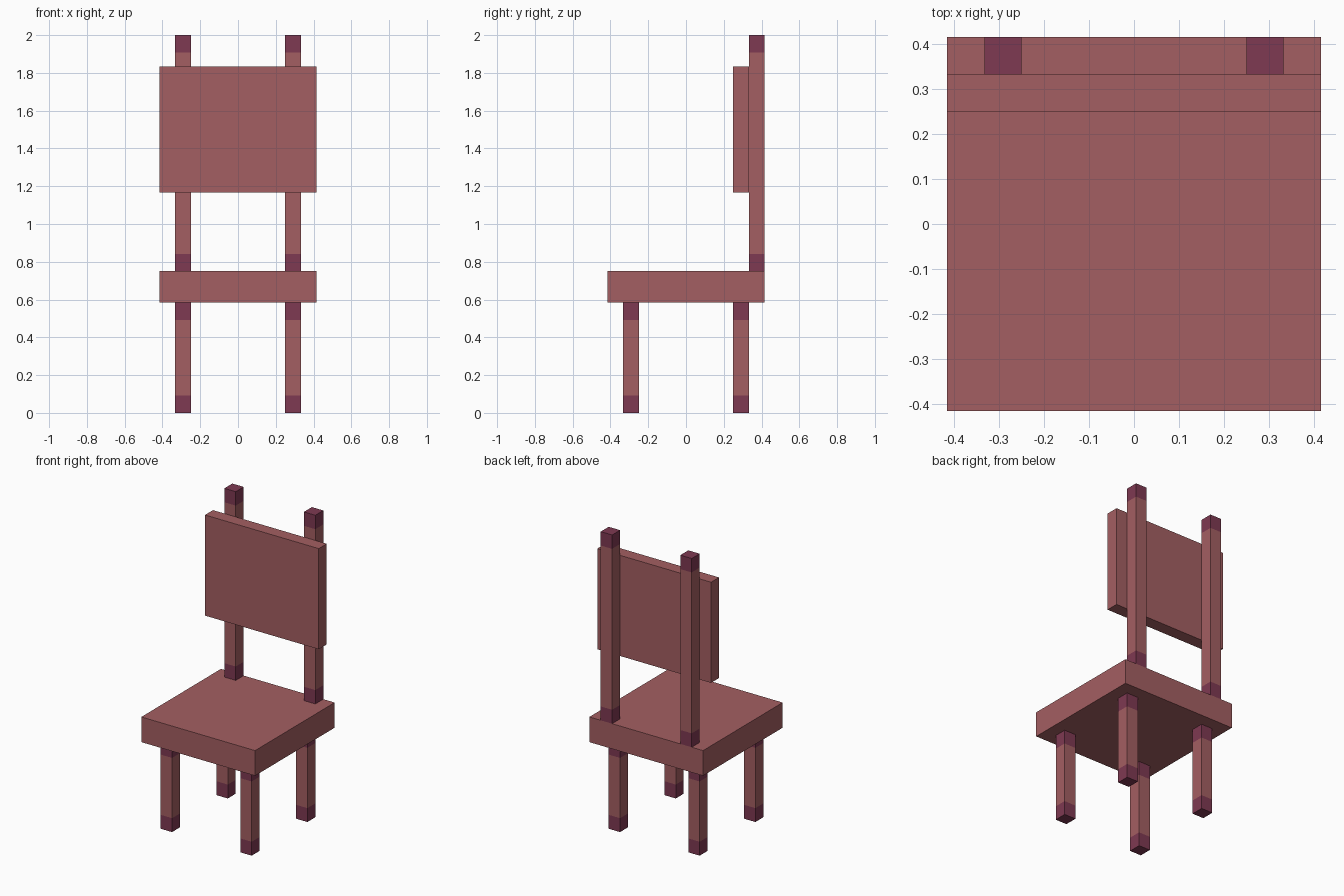
import bpy
import bmesh
from mathutils import Vector

cube = bpy.data.objects.get("Cube")
if cube:
    bpy.data.objects.remove(cube, do_unlink=True)

U = 1 / 12      # width of a leg or post
BAND = 0.092    # height of the dark end bands


def make_material(name, rgb):
    mat = bpy.data.materials.new(name)
    mat.use_nodes = True
    color = (*rgb, 1.0)
    mat.diffuse_color = color
    mat.node_tree.nodes["Principled BSDF"].inputs["Base Color"].default_value = color
    return mat


red_wood = make_material("dusty red wood", (0.371, 0.114, 0.122))
plum_band = make_material("dark plum band", (0.209, 0.041, 0.084))


def box(name, low, high, banded=False):
    """Box between two corners, optionally with dark bands at both ends."""
    low, high = Vector(low), Vector(high)
    bm = bmesh.new()
    bmesh.ops.create_cube(bm, size=1)
    bmesh.ops.scale(bm, vec=high - low, verts=bm.verts)
    bmesh.ops.translate(bm, vec=(low + high) / 2, verts=bm.verts)
    if banded:
        cuts = (low.z + BAND, high.z - BAND)
        for z in cuts:
            bmesh.ops.bisect_plane(bm, geom=bm.verts[:] + bm.edges[:] + bm.faces[:],
                                   plane_co=(0, 0, z), plane_no=(0, 0, 1))
        for face in bm.faces:
            z = face.calc_center_median().z
            face.material_index = 0 if cuts[0] < z < cuts[1] else 1
    mesh = bpy.data.meshes.new(name)
    bm.to_mesh(mesh)
    bm.free()
    mesh.materials.append(red_wood)
    if banded:
        mesh.materials.append(plum_band)
    obj = bpy.data.objects.new(name, mesh)
    bpy.context.collection.objects.link(obj)
    return obj


# Seat slab and backrest panel
box("seat", (-5 * U, -5 * U, 7 * U), (5 * U, 5 * U, 9 * U))
box("backrest", (-5 * U, 3 * U, 14 * U), (5 * U, 4 * U, 22 * U))

# Four legs and two back posts
for side, x in (("right", -4 * U), ("left", 3 * U)):
    for end, y in (("front", -4 * U), ("back", 3 * U)):
        box(f"{end}_{side}_leg", (x, y, 0), (x + U, y + U, 7 * U), banded=True)
    box(f"{side}_back_post", (x, 4 * U, 9 * U), (x + U, 5 * U, 24 * U), banded=True)
